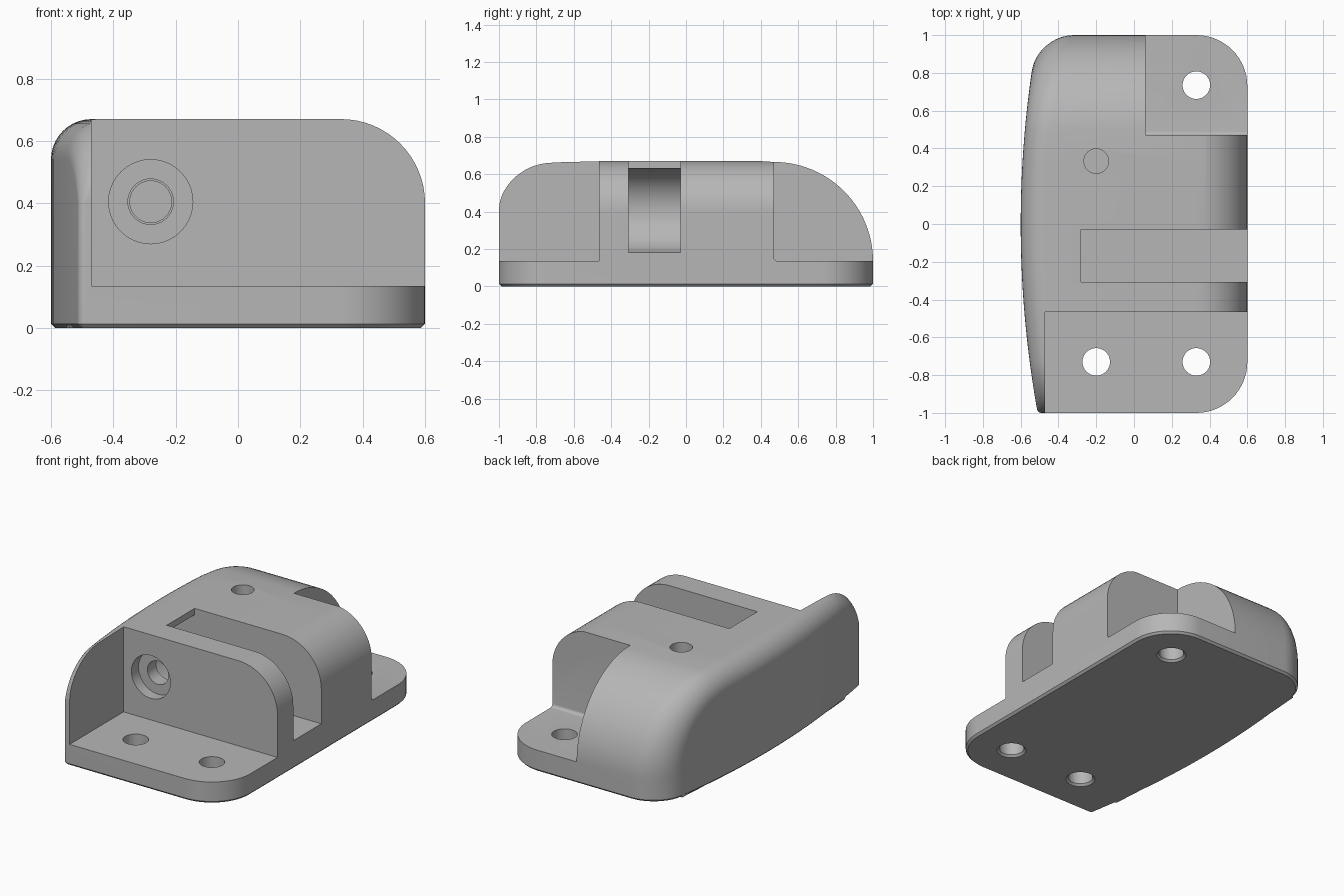
import bpy, bmesh
from math import sin, cos, pi, radians
from mathutils import Vector

if "Cube" in bpy.data.objects:
    bpy.data.objects.remove(bpy.data.objects["Cube"])

grey = bpy.data.materials.new("plain grey")
grey.use_nodes = True
colour = (0.47, 0.47, 0.47, 1)
grey.diffuse_color = colour
grey.node_tree.nodes["Principled BSDF"].inputs["Base Color"].default_value = colour


def finish(name, bm):
    bmesh.ops.recalc_face_normals(bm, faces=bm.faces)
    mesh = bpy.data.meshes.new(name)
    bm.to_mesh(mesh)
    bm.free()
    mesh.materials.append(grey)
    obj = bpy.data.objects.new(name, mesh)
    bpy.context.collection.objects.link(obj)
    return obj


def arc(u, v, r, start, end, n=16):
    angles = [radians(start + (end - start) * i / n) for i in range(n + 1)]
    return [(u + r * cos(a), v + r * sin(a)) for a in angles]


def prism(name, points, axis, low, high):
    """Extrude a closed 2D outline along one axis."""
    place = {"X": lambda p, d: (d, p[0], p[1]),
             "Y": lambda p, d: (p[0], d, p[1]),
             "Z": lambda p, d: (p[0], p[1], d)}[axis]
    bm = bmesh.new()
    a = [bm.verts.new(place(p, low)) for p in points]
    b = [bm.verts.new(place(p, high)) for p in points]
    bm.faces.new(a)
    bm.faces.new(b[::-1])
    for i in range(len(a)):
        j = (i + 1) % len(a)
        bm.faces.new((a[i], a[j], b[j], b[i]))
    return finish(name, bm)


def box(name, x, y, z):
    outline = [(x[0], y[0]), (x[1], y[0]), (x[1], y[1]), (x[0], y[1])]
    return prism(name, outline, "Z", *z)


def rod(name, u, v, r, axis, low, high):
    return prism(name, arc(u, v, r, 0, 360, 40)[:-1], axis, low, high)


def combine(target, cutter, operation="DIFFERENCE"):
    cutter.hide_render = True
    mod = target.modifiers.new("cut", "BOOLEAN")
    mod.operation, mod.object, mod.solver = operation, cutter, "EXACT"
    graph = bpy.context.evaluated_depsgraph_get()
    graph.update()
    mesh = bpy.data.meshes.new_from_object(target.evaluated_get(graph))
    target.modifiers.clear()
    target.data = mesh
    bpy.data.objects.remove(cutter)


HEIGHT, PLATE, ROUND, BACK = 0.67, 0.135, 0.27, 0.53


def left_edge(y):
    return -0.6 + 0.09 * y * y


# Side profile rows: (y, z, inward normal, fillet radius of the left edge)
rows = [(-1, 0, (1, 0), 0.02)]
for i in range(15):
    t = i / 14
    a = t * pi / 2
    rows.append((-1 + ROUND * (1 - cos(a)), HEIGHT - ROUND * (1 - sin(a)),
                 (cos(a), -sin(a)), 0.02 + 0.11 * sin(a)))
for i in range(1, 16):
    rows.append((-0.73 + 1.2 * i / 16, HEIGHT, (0, -1), 0.13))
for i in range(25):
    t = i / 24
    a = t * pi / 2
    rows.append((1 - BACK + BACK * sin(a), PLATE + BACK * cos(a),
                 (-sin(a), -cos(a)), 0.13 + 0.06 * t))
rows.append((1, 0, (-1, 0), 0.19))

# Lofted body with a bowed, rounded left side
bm = bmesh.new()
grid = []
STEPS = 10
for y, z, normal, r in rows:
    line = []
    for k in range(STEPS + 1):
        a = k / STEPS * pi / 2
        d = r * (1 - sin(a))
        py, pz = y + normal[0] * d, z + normal[1] * d
        line.append(bm.verts.new((left_edge(py) + r * (1 - cos(a)), py, pz)))
    line.append(bm.verts.new((0.7, y, z)))
    grid.append(line)
for lower, upper in zip(grid, grid[1:]):
    for k in range(STEPS + 1):
        bm.faces.new((lower[k], lower[k + 1], upper[k + 1], upper[k]))
feet = [grid[0][0]]
for line in grid[2:-2]:
    x, y, z = line[0].co
    feet.append(bm.verts.new((x, y, 0)))
feet.append(grid[-1][0])
for i in range(len(feet) - 1):
    bm.faces.new((feet[i], feet[i + 1], grid[i + 2][0], grid[i + 1][0]))
bm.faces.new(feet + grid[-1][1:] + grid[0][:0:-1])
bm.faces.new([line[-1] for line in grid])
body = finish("latch_housing", bm)

# Rounded right corners in plan, rounded right shoulder
plan = [(-0.9, -1.2), (0.33, -1.2)] + arc(0.33, -0.73, 0.27, -90, 0)
plan += arc(0.33, 0.73, 0.27, 0, 90) + [(0.33, 1.2), (-0.9, 1.2)]
combine(body, prism("plan", plan, "Z", -0.2, 1), "INTERSECT")
shoulder = [(-0.9, -0.2), (0.6, -0.2)] + arc(0.33, 0.4, ROUND, 0, 90)
shoulder += [(0.33, 0.9), (-0.9, 0.9)]
combine(body, prism("shoulder", shoulder, "Y", -1.3, 1.3), "INTERSECT")

# Small chamfer round the base
bm = bmesh.new()
bm.from_mesh(body.data)
bmesh.ops.remove_doubles(bm, verts=bm.verts, dist=0.0002)
rim = [e for e in bm.edges if all(v.co.z < 0.001 for v in e.verts)
       and len(e.link_faces) == 2 and e.calc_face_angle(0) > 1]
bmesh.ops.bevel(bm, geom=rim, offset=0.013, segments=1, affect="EDGES")
bm.to_mesh(body.data)
bm.free()

# Mounting pockets, the back one with a small fillet at its foot
combine(body, box("front_pocket", (-0.47, 1), (-1.5, -0.465), (PLATE, 1)))
foot = arc(0.49, PLATE + 0.02, 0.02, 180, 270, 6)
foot += [(1.5, PLATE), (1.5, 1), (0.47, 1)]
combine(body, prism("back_pocket", foot, "X", 0.06, 1))

# Roller slot with a round inner end
slot = [(0.9, 0.18), (0.9, 0.9), (-0.28, 0.9)]
slot += arc(-0.28, 0.405, 0.225, 90, 270, 28)
combine(body, prism("slot", slot, "Y", -0.308, -0.03))

# Stepped axle bore and blind top hole
combine(body, rod("counterbore", -0.28, 0.405, 0.135, "Y", -0.6, -0.395))
combine(body, rod("axle_bore", -0.28, 0.405, 0.073, "Y", -0.5, -0.2))
combine(body, rod("axle_seat", -0.28, 0.405, 0.067, "Y", -0.1, 0.12))
combine(body, rod("top_hole", -0.2, 0.333, 0.065, "Z", 0.45, 1))

# Mounting holes, flared underneath
for x, y in ((-0.2, -0.73), (0.33, -0.73), (0.33, 0.735)):
    combine(body, rod("screw_hole", x, y, 0.073, "Z", -0.2, 0.4))
    bm = bmesh.new()
    bmesh.ops.create_cone(bm, cap_ends=True, segments=40, radius1=0.096,
                          radius2=0.066, depth=0.03)
    bmesh.ops.translate(bm, verts=bm.verts, vec=Vector((x, y, 0.005)))
    combine(body, finish("flare", bm))

bpy.ops.object.select_all(action="DESELECT")
body.select_set(True)
bpy.context.view_layer.objects.active = body
bpy.ops.object.shade_smooth_by_angle(angle=radians(25))
